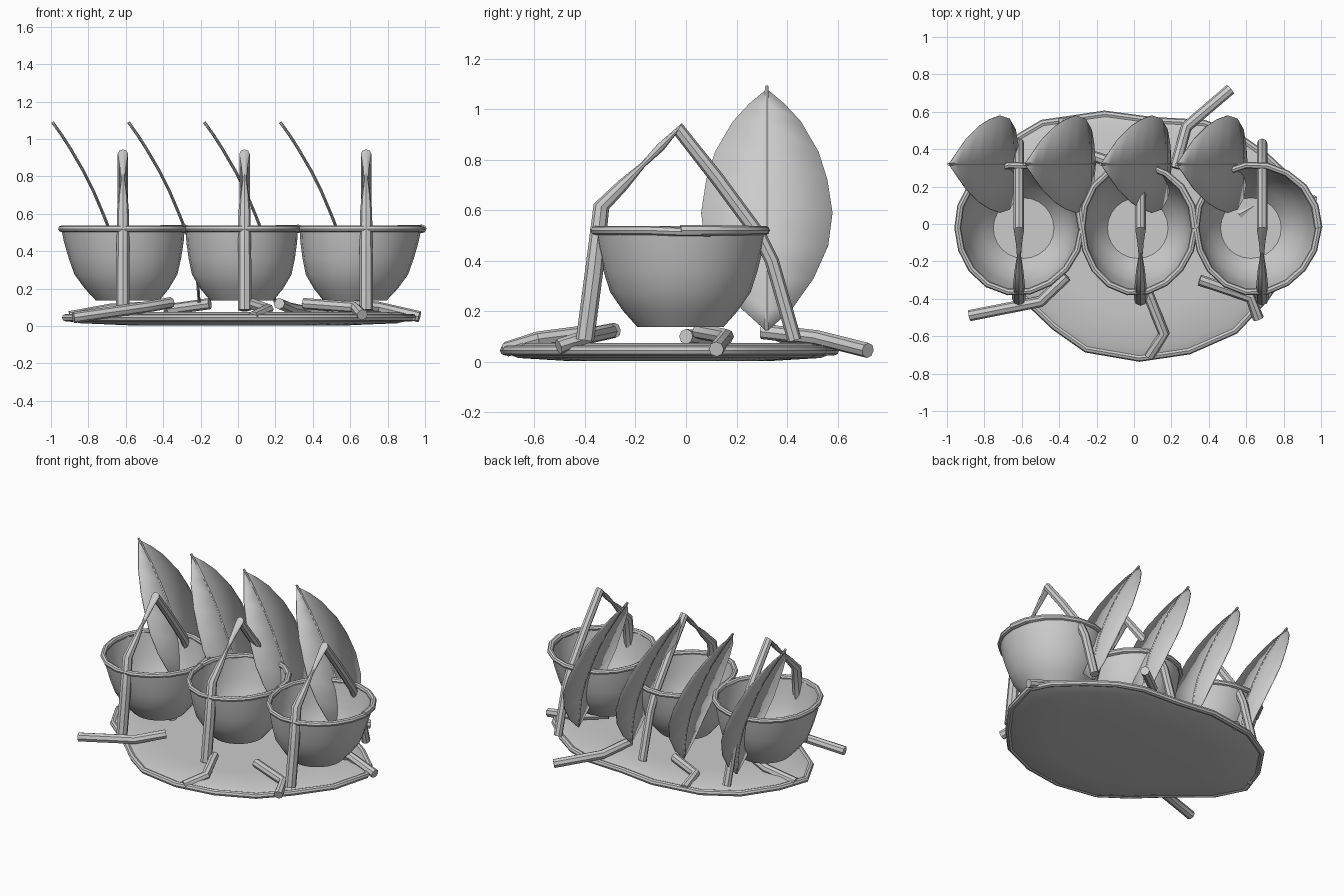
import bpy, bmesh, math
from mathutils import Vector

cube = bpy.data.objects.get("Cube")
if cube:
    bpy.data.objects.remove(cube)

GREY = (0.6, 0.6, 0.6, 1)
grey = bpy.data.materials.new("plain grey")
grey.use_nodes = True
grey.diffuse_color = GREY
grey.node_tree.nodes["Principled BSDF"].inputs["Base Color"].default_value = GREY


def finish(name, bm, angle=40):
    bmesh.ops.recalc_face_normals(bm, faces=bm.faces)
    mesh = bpy.data.meshes.new(name)
    bm.to_mesh(mesh)
    bm.free()
    obj = bpy.data.objects.new(name, mesh)
    bpy.context.collection.objects.link(obj)
    mesh.materials.append(grey)
    bpy.ops.object.select_all(action='DESELECT')
    obj.select_set(True)
    bpy.context.view_layer.objects.active = obj
    bpy.ops.object.shade_smooth_by_angle(angle=math.radians(angle))
    return obj


def skin(bm, rings, capped=True):
    """Join a list of vertex loops with quads."""
    n = len(rings[0])
    for a, b in zip(rings, rings[1:]):
        for i in range(n):
            j = (i + 1) % n
            bm.faces.new((a[i], a[j], b[j], b[i]))
    if capped:
        bm.faces.new(rings[0][::-1])
        bm.faces.new(rings[-1])


def tube(name, path, radii, sides=8, up=(0, 0, 1), closed=False):
    bm = bmesh.new()
    pts = [Vector(p) for p in path]
    n = len(pts)
    rings = []
    for k, p in enumerate(pts):
        before = pts[k - 1] if k or closed else p
        after = pts[(k + 1) % n] if k < n - 1 or closed else p
        d = (after - before).normalized()
        u = d.cross(Vector(up)).normalized()
        v = u.cross(d)
        r = radii[k] if isinstance(radii, (list, tuple)) else radii
        rings.append([bm.verts.new(p + r * (u * math.cos(t) + v * math.sin(t)))
                      for t in (math.tau * i / sides for i in range(sides))])
    if closed:
        rings.append(rings[0])
    skin(bm, rings, not closed)
    return finish(name, bm)


# Irregular oval base plate with a rolled edge
OUTLINE = [(0.95, 0.08), (0.88, 0.22), (0.72, 0.37), (0.55, 0.49), (0.38, 0.55),
           (0.1, 0.565), (-0.16, 0.6), (-0.5, 0.55), (-0.72, 0.42), (-0.87, 0.2),
           (-0.94, 0.0), (-0.84, -0.2), (-0.62, -0.38), (-0.43, -0.56), (-0.26, -0.68),
           (0.03, -0.73), (0.3, -0.69), (0.55, -0.58), (0.71, -0.41), (0.88, -0.18)]
bm = bmesh.new()
rings = [[bm.verts.new((x * s, (y + 0.07) * s - 0.07, z)) for x, y in OUTLINE]
         for s, z in ((0.6, 0.003), (0.9, 0.015), (0.98, 0.035), (0.98, 0.055),
                      (0.9, 0.075), (0.6, 0.075))]
skin(bm, rings)
finish("base_plate", bm)
tube("plate_edge", [(x * 0.98, (y + 0.07) * 0.98 - 0.07, 0.045) for x, y in OUTLINE],
     0.02, closed=True)

# Bowls with a thin wall, a flat floor and a rim coil whose ends overlap
PROFILE = [(0.17, 0.137), (0.225, 0.2), (0.275, 0.275), (0.3, 0.36), (0.32, 0.45), (0.33, 0.52)]
SIDES = 24
for name, cx, floor_x, rx in (("right", -0.615, -0.59, 0.33), ("middle", 0.02, 0.02, 0.3),
                              ("left", 0.655, 0.625, 0.325)):
    bm = bmesh.new()
    rings = []
    wall = [(r, z, 0) for r, z in PROFILE] + [(r, z, 0.008) for r, z in PROFILE[::-1]]
    for r, z, inset in wall:
        f = (z - PROFILE[0][1]) / (PROFILE[-1][1] - PROFILE[0][1])
        x0 = floor_x + (cx - floor_x) * f
        sx = 1 + (rx / 0.33 - 1) * f
        rings.append([bm.verts.new((x0 + (r - inset) * sx * math.cos(t),
                                    -0.022 + (r - inset) * (1 + 0.03 * f) * math.sin(t),
                                    z + inset * 0.5))
                      for t in (math.tau * i / SIDES for i in range(SIDES))])
    skin(bm, rings)
    finish(name + "_bowl", bm)
    coil = []
    for i in range(20):
        t = math.tau * i / 18
        wob = 1 + 0.015 * math.sin(3 * t + 1)
        coil.append((cx + (rx + 0.002) * wob * math.cos(t),
                     -0.022 + 0.342 * wob * math.sin(t), 0.515 if i > 17 else 0.52))
    tube(name + "_rim_coil", coil, [0.022, 0.021, 0.02] + [0.018] * 17)

# Bent handles arching over each bowl, pinched on the front slope
HANDLE = [(-0.4, 0.085, 0.036), (-0.365, 0.35, 0.036), (-0.335, 0.615, 0.032),
          (-0.25, 0.7, 0.024), (-0.17, 0.78, 0.011), (-0.1, 0.85, 0.017), (-0.03, 0.92, 0.028),
          (0.12, 0.73, 0.028), (0.29, 0.5, 0.028), (0.34, 0.4, 0.028), (0.43, 0.085, 0.028)]
for name, x in (("right", -0.615), ("middle", 0.035), ("left", 0.685)):
    tube(name + "_handle", [(x, y, z) for y, z, r in HANDLE],
         [r for y, z, r in HANDLE], up=(1, 0, 0))

# Curved leaves: sideways offset, height, half width
LEAF = [(0.005, 1.075, 0.004), (0.05, 1.02, 0.07), (0.095, 0.95, 0.135), (0.165, 0.83, 0.205),
        (0.22, 0.72, 0.24), (0.275, 0.59, 0.26), (0.325, 0.46, 0.243), (0.358, 0.33, 0.185),
        (0.372, 0.21, 0.1), (0.378, 0.125, 0.006)]
for k in range(4):
    tip = -0.992 + 0.406 * k
    bm = bmesh.new()
    rows = [[bm.verts.new((tip + dx, 0.32 + s * w, z)) for s in (-1, 0, 1)] for dx, z, w in LEAF]
    for a, b in zip(rows, rows[1:]):
        for i in (0, 1):
            bm.faces.new((a[i], a[i + 1], b[i + 1], b[i]))
    leaf = finish(f"leaf_{k + 1}", bm)
    shell = leaf.modifiers.new("thickness", 'SOLIDIFY')
    shell.thickness = 0.006
    shell.offset = 0
    rib = [(tip, 0.32, 1.09)] + [(tip + dx, 0.32, z) for dx, z, w in LEAF[1:]]
    tube(f"leaf_rib_{k + 1}", rib, 0.008, sides=6, up=(0, 1, 0))

# Bent twigs lying around the plate, spreading outward
TWIGS = [
    [(-0.36, -0.28, 0.125), (-0.5, -0.415, 0.1), (-0.88, -0.49, 0.045)],
    [(0.07, -0.36, 0.12), (0.16, -0.585, 0.09), (0.08, -0.71, 0.05)],
    [(0.35, -0.3, 0.12), (0.62, -0.39, 0.1), (0.665, -0.505, 0.06)],
    [(0.56, 0.05, 0.12), (0.75, 0.16, 0.1), (0.97, 0.12, 0.05)],
    [(0.22, 0.3, 0.12), (0.28, 0.52, 0.095), (0.515, 0.72, 0.045)],
    [(-0.15, 0.34, 0.12), (-0.36, 0.41, 0.09), (-0.38, 0.56, 0.05)],
    [(-0.5, 0.0, 0.1), (-0.68, 0.09, 0.09), (-0.9, 0.08, 0.05)],
]
for k, (a, b, c) in enumerate(TWIGS):
    tube(f"twig_{k + 1}", [a, b, c], 0.03)
